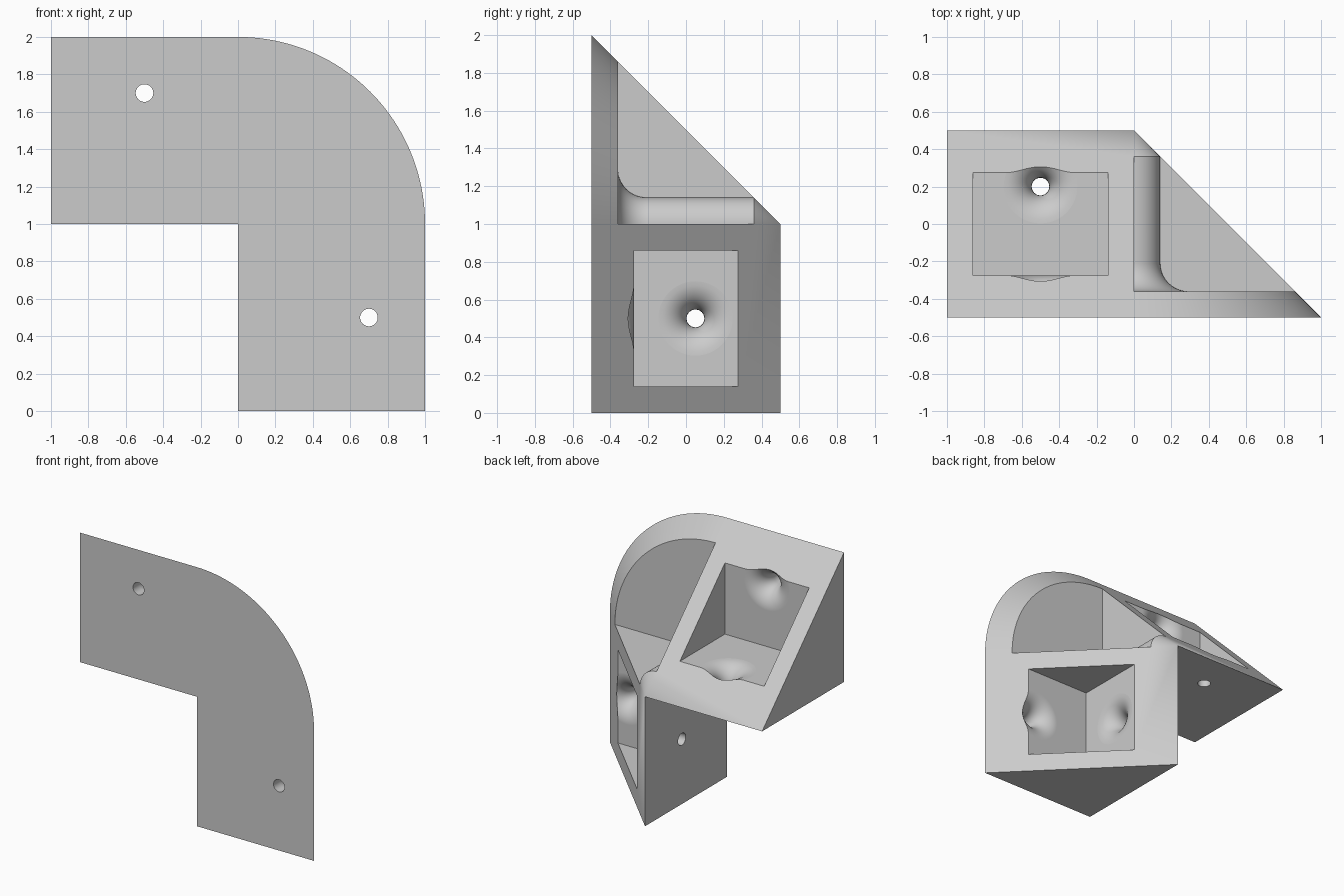
import bpy, bmesh, math
from mathutils import Vector, Matrix

cube = bpy.data.objects.get("Cube")
if cube:
    bpy.data.objects.remove(cube, do_unlink=True)

WALL = 0.14      # corner plate and hub thickness
POCKET = 0.225   # wall left around each arm pocket
FILLET = 0.15    # flare radius of hub and screw holes
HOLE = 0.047     # screw hole radius

grey = bpy.data.materials.new("light_grey")
grey.use_nodes = True
grey.diffuse_color = (0.6, 0.6, 0.6, 1)
grey.node_tree.nodes["Principled BSDF"].inputs["Base Color"].default_value = (0.6, 0.6, 0.6, 1)


def to_object(bm, name):
    bmesh.ops.remove_doubles(bm, verts=bm.verts, dist=0.0001)
    bmesh.ops.recalc_face_normals(bm, faces=bm.faces)
    mesh = bpy.data.meshes.new(name)
    bm.to_mesh(mesh)
    bm.free()
    mesh.materials.append(grey)
    obj = bpy.data.objects.new(name, mesh)
    bpy.context.collection.objects.link(obj)
    return obj


def add_face(bm, points):
    bm.faces.new([bm.verts.new(p) for p in points])


def spin(bm, points, centre, axis, angle, steps):
    verts = [bm.verts.new(p) for p in points]
    edges = [bm.edges.new(pair) for pair in zip(verts, verts[1:])]
    bmesh.ops.spin(bm, geom=verts + edges, cent=centre, axis=axis,
                   angle=angle, steps=steps)


def flare(radius, count=10):
    # Quarter arc from a flat surface (radius + FILLET, 0) to a shaft (radius, FILLET)
    arc = [math.pi / 2 * i / count for i in range(count + 1)]
    return [(radius + FILLET * (1 - math.sin(a)), FILLET * (1 - math.cos(a))) for a in arc]


# Corner: quarter turn of plate rim, flat web, flared hub and tip, as (radius, y)
inner = [(1 - WALL, WALL - 0.5)]
inner += [(r, WALL - 0.5 + h) for r, h in flare(WALL)]
inner += [(WALL, 0.5 - WALL)]
profile = [(0, -0.5), (1, -0.5)] + inner + [(0, 0.5)]
bm = bmesh.new()
spin(bm, [(r, y, 1) for r, y in profile], (0, 0, 1), (0, 1, 0), -math.pi / 2, 40)

# Two triangular arms, points as (distance along arm, y, radius)
placings = (lambda a, y, r: (-a, y, 1 + r), lambda a, y, r: (r, y, 1 - a))
for place in placings:
    heel, back, toe = (-0.5, 0), (0.5, 0), (-0.5, 1)
    add_face(bm, [place(1, *p) for p in (heel, back, toe)])
    for p, q in ((heel, back), (heel, toe)):
        add_face(bm, [place(0, *p), place(0, *q), place(1, *q), place(1, *p)])
    rim = [back, (0.5 - WALL, WALL), (WALL - 0.5, 1 - WALL), toe]
    add_face(bm, [place(0, *p) for p in rim] + [place(1, *toe), place(1, *back)])
    add_face(bm, [place(0, y, r) for r, y in inner])
bmesh.ops.remove_doubles(bm, verts=bm.verts, dist=0.0001)
bmesh.ops.dissolve_limit(bm, angle_limit=0.005, verts=bm.verts, edges=bm.edges)
bracket = to_object(bm, "corner_bracket")


def cut(cutter):
    cutter.hide_render = True
    mod = bracket.modifiers.new("cut", "BOOLEAN")
    mod.operation = "DIFFERENCE"
    mod.solver = "EXACT"
    mod.object = cutter
    bpy.context.view_layer.objects.active = bracket
    bpy.ops.object.modifier_apply(modifier=mod.name)
    bpy.data.objects.remove(cutter, do_unlink=True)


# Pockets open through the sloping faces
for place in placings:
    low = Vector(place(WALL, POCKET - 0.5, POCKET))
    high = Vector(place(1 - WALL, 0.7, 1.2))
    size = high - low
    bm = bmesh.new()
    bmesh.ops.create_cube(bm, size=1, matrix=Matrix.Translation((low + high) / 2)
                          @ Matrix.Diagonal((*map(abs, size), 1)))
    cut(to_object(bm, "pocket_cutter"))

# Screw holes flaring into the pockets: outer point and inward direction
holes = [((-0.5, 0.2, 1), (0, 0, 1)), ((-0.5, -0.5, 1.7), (0, 1, 0)),
         ((0, 0.05, 0.5), (1, 0, 0)), ((0.7, -0.5, 0.5), (0, 1, 0))]
for start, direction in holes:
    top = POCKET + 0.08
    shape = [(0, top), (HOLE + FILLET, top)]
    shape += [(r, POCKET - h) for r, h in flare(HOLE)]
    shape += [(HOLE, -0.05), (0, -0.05)]
    bm = bmesh.new()
    spin(bm, [(r, 0, h) for r, h in shape], (0, 0, 0), (0, 0, 1), math.tau, 48)
    turn = Vector((0, 0, 1)).rotation_difference(Vector(direction))
    bmesh.ops.transform(bm, verts=bm.verts,
                        matrix=Matrix.Translation(start) @ turn.to_matrix().to_4x4())
    cut(to_object(bm, "hole_cutter"))

# Smooth curved faces, crisp edges
bpy.ops.object.select_all(action="DESELECT")
bracket.select_set(True)
bpy.context.view_layer.objects.active = bracket
bpy.ops.object.shade_smooth_by_angle(angle=math.radians(30))
weighted = bracket.modifiers.new("flat_face_normals", "WEIGHTED_NORMAL")
weighted.keep_sharp = True
